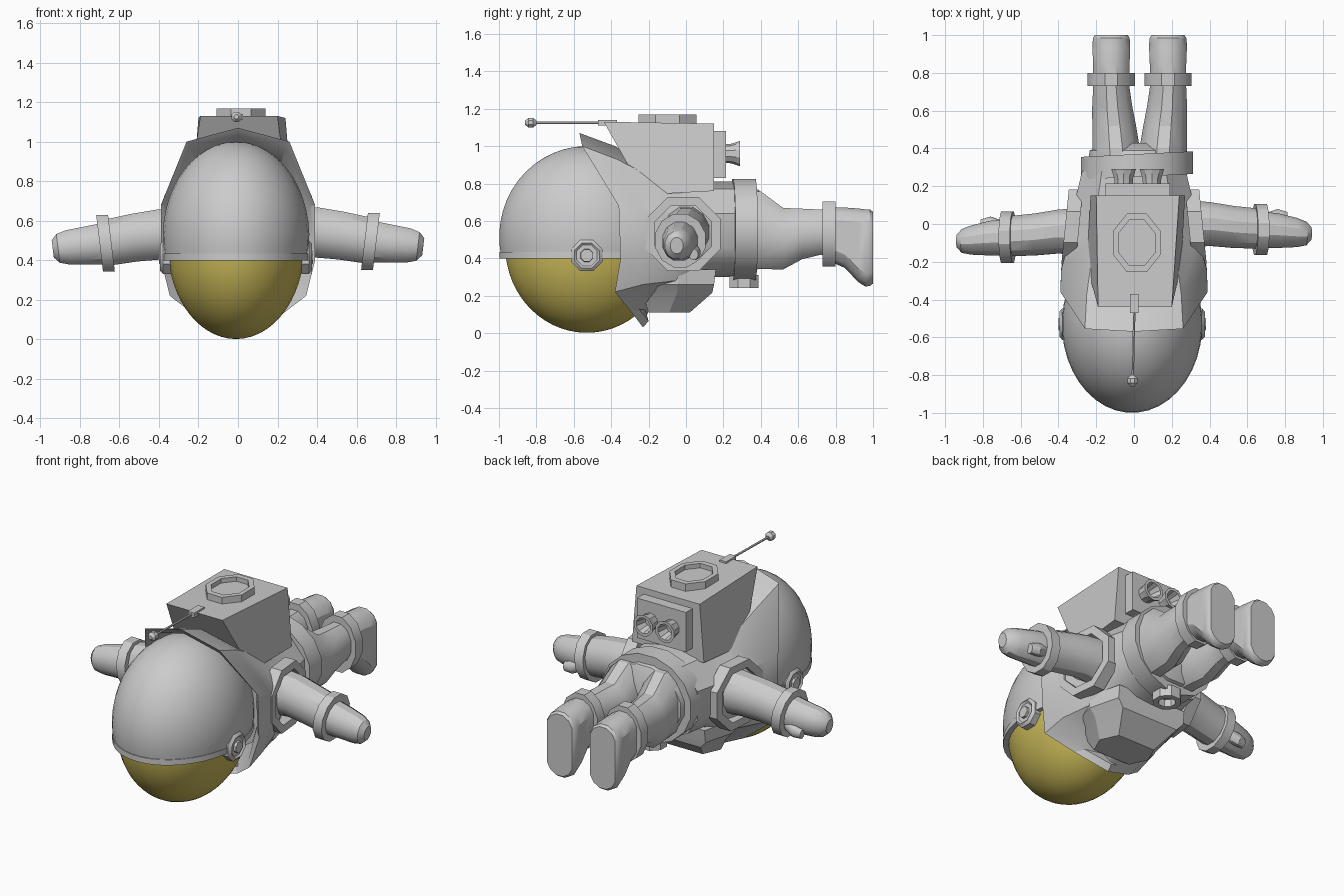
import bpy, bmesh, math
from mathutils import Vector


def material(name, rgb):
    m = bpy.data.materials.new(name)
    m.diffuse_color = (*rgb, 1)
    return m


SUIT = material("suit_grey", (0.6, 0.6, 0.6))
GOLD = material("visor_gold", (0.6, 0.49, 0.1))


def ring(axis, pos, a, b, ra, rb, n=12, tilt=(0, 0), stadium=False):
    """Ellipse across an axis; a, b are its centre on the other two axes."""
    pts = []
    for i in range(n):
        t = 2 * math.pi * (i + 0.5) / n
        da, db = ra * math.cos(t), rb * math.sin(t)
        if stadium:
            db = ra * math.sin(t) + math.copysign(rb - ra, math.sin(t))
        p = pos + tilt[0] * da + tilt[1] * db
        pts.append({'x': (p, a + da, b + db), 'y': (a + da, p, b + db),
                    'z': (a + da, b + db, p)}[axis])
    return pts


def loft(name, rings, mat=SUIT, caps=True, closed=False, angle=30):
    bm = bmesh.new()
    vs = [[bm.verts.new(p) for p in r] for r in rings]
    n = len(vs[0])
    pairs = list(zip(vs, vs[1:])) + ([(vs[-1], vs[0])] if closed else [])
    for r, s in pairs:
        for i in range(n):
            bm.faces.new((r[i], r[(i + 1) % n], s[(i + 1) % n], s[i]))
    if caps and not closed:
        bm.faces.new(vs[0])
        bm.faces.new(vs[-1])
    bmesh.ops.recalc_face_normals(bm, faces=bm.faces)
    me = bpy.data.meshes.new(name)
    bm.to_mesh(me)
    bm.free()
    me.materials.append(mat)
    ob = bpy.data.objects.new(name, me)
    bpy.context.collection.objects.link(ob)
    bpy.ops.object.select_all(action='DESELECT')
    ob.select_set(True)
    bpy.context.view_layer.objects.active = ob
    bpy.ops.object.shade_smooth_by_angle(angle=math.radians(angle))
    return ob


def box(name, x, y, z):
    return loft(name, [[(x[0], y[0], h), (x[1], y[0], h), (x[1], y[1], h), (x[0], y[1], h)] for h in z])


def hoop(name, axis, p0, p1, a, b, ro, ri, n=8, tilt=(0, 0)):
    """Ring with a rectangular section; ro and ri are (a, b) radii."""
    loft(name, [ring(axis, p, a, b, *r, n, tilt)
                for p, r in ((p0, ri), (p0, ro), (p1, ro), (p1, ri))], closed=True)


def dome(name, c, r, lo, hi, mat):
    steps = [math.radians(lo + (hi - lo) * i / 14) for i in range(15)]
    loft(name, [ring('z', c[2] + r[2] * math.sin(t), c[0], c[1], r[0] * math.cos(t),
                     r[1] * math.cos(t), 40) for t in steps], mat, angle=40)


# Helmet shell, gold visor, rim strip between them
dome("helmet_shell", (-0.01, -0.53, 0.515), (0.372, 0.47, 0.485), -12, 89, SUIT)
dome("visor", (-0.01, -0.53, 0.465), (0.345, 0.438, 0.463), -89, -6, GOLD)
hoop("visor_rim", 'z', 0.4, 0.435, -0.01, -0.53, (0.37, 0.468), (0.34, 0.43), 40)

# Ear discs with a small raised centre
for s in (-1, 1):
    loft("ear_disc", [ring('x', -0.01 + s * x, -0.53, 0.415, r, r, 8)
                      for x, r in ((0.33, 0.09), (0.37, 0.09), (0.385, 0.072), (0.375, 0.06))])
    loft("ear_button", [ring('x', -0.01 + s * x, -0.53, 0.415, r, r, 8)
                        for x, r in ((0.36, 0.038), (0.39, 0.035))])

# Flared collar running into the torso
rim = [(0, -0.57, 1.07), (0.26, -0.555, 1.0), (0.39, -0.36, 0.68), (0.39, -0.35, 0.4),
       (0.345, -0.38, 0.22), (0.2, -0.29, 0.11), (0, -0.23, 0.03)]
mid = [(0, -0.38, 1.0), (0.25, -0.37, 0.93), (0.385, -0.24, 0.66), (0.385, -0.23, 0.42),
       (0.335, -0.23, 0.26), (0.18, -0.21, 0.17), (0, -0.2, 0.12)]
chest = [(0, -0.08, 0.82), (0.21, -0.08, 0.78), (0.335, -0.06, 0.64), (0.34, -0.06, 0.43),
         (0.29, -0.06, 0.28), (0.16, -0.06, 0.24), (0, -0.06, 0.22)]
waist = [(0, 0.28, 0.81), (0.17, 0.28, 0.77), (0.275, 0.28, 0.64), (0.275, 0.28, 0.46),
         (0.21, 0.28, 0.36), (0.1, 0.28, 0.31), (0, 0.28, 0.3)]
hip = [(x * 1.12, 0.14, z) for x, _, z in waist]


def mirrored(half):
    return half + [(-x, y, z) for x, y, z in half[-2:0:-1]]


inner = [(x * 0.92, y + 0.03, 0.53 + (z - 0.53) * 0.93) for x, y, z in rim]
throat = [(x * 0.8, -0.25, 0.53 + (z - 0.53) * 0.7) for x, y, z in rim]
loft("collar_torso", [mirrored(h) for h in (throat, inner, rim, mid, chest, hip, waist)], angle=35)

# Chest pack under the torso
loft("chest_pack", [[(-w, y0, z), (w, y0, z), (w + 0.05, (y0 + y1) / 2, z), (w, y1, z),
                     (-w, y1, z), (-w - 0.05, (y0 + y1) / 2, z)]
                    for z, w, y0, y1 in ((0.34, 0.24, -0.24, 0.16), (0.26, 0.24, -0.24, 0.15),
                                         (0.215, 0.2, -0.235, 0.14), (0.11, 0.13, -0.2, 0.02))], angle=10)

# Waist belt and buckle
loft("belt", [ring('y', y, 0.015, 0.555, rx, rz, 16, (0.05, 0))
              for y, rx, rz in ((0.25, 0.29, 0.26), (0.25, 0.302, 0.275),
                                (0.37, 0.302, 0.275), (0.37, 0.28, 0.25))])
hoop("buckle", 'z', 0.24, 0.31, 0.015, 0.31, (0.085, 0.085), (0.05, 0.05))
loft("pelvis", [ring('y', y, 0.02, 0.555, rx, rz, 16)
                for y, rx, rz in ((0.3, 0.27, 0.24), (0.39, 0.26, 0.215), (0.43, 0.14, 0.13))])

# Legs, ankle cuffs and boots, mirrored about x = 0.03
for s in (-1, 1):
    def leg_rings(spec, **kw):
        return [ring('y', y, 0.03 + s * (x - 0.03), z, rx, rz, 12, **kw) for y, x, z, rx, rz in spec]
    loft("leg", leg_rings([(0.3, 0.15, 0.55, 0.13, 0.22), (0.4, 0.155, 0.55, 0.13, 0.215),
                           (0.52, 0.165, 0.505, 0.12, 0.17), (0.62, 0.175, 0.53, 0.11, 0.14),
                           (0.72, 0.18, 0.54, 0.1, 0.125), (0.8, 0.18, 0.53, 0.1, 0.14)]))
    hoop("ankle_cuff", 'y', 0.73, 0.8, 0.03 + s * 0.15, 0.53, (0.13, 0.18), (0.09, 0.12), 12)
    loft("boot", leg_rings([(0.78, 0.18, 0.525, 0.1, 0.15), (0.85, 0.18, 0.51, 0.1, 0.165),
                            (0.92, 0.18, 0.47, 0.103, 0.2), (0.96, 0.18, 0.455, 0.103, 0.21),
                            (0.985, 0.18, 0.457, 0.1, 0.207), (1.0, 0.18, 0.457, 0.09, 0.195)],
                           stadium=True))

# Arms, shoulder rings, wrist cuffs and mitten hands
for s, dy, dz in ((1, 0.0, 0.01), (-1, -0.04, 0.0)):
    def arm_rings(spec):
        return [ring('x', s * x, y + dy, z + dz, ry, rz, 12, (0, s * 0.12)) for x, y, z, ry, rz in spec]
    hoop("shoulder_ring", 'x', s * 0.29, s * 0.365, -0.015, 0.53, (0.215, 0.215),
         (0.165, 0.165), 8, (-s * 0.1, 0))
    loft("arm", arm_rings([(0.28, 0.0, 0.53, 0.13, 0.14), (0.4, 0.0, 0.53, 0.12, 0.13),
                           (0.52, -0.015, 0.515, 0.115, 0.125), (0.66, -0.025, 0.49, 0.11, 0.12)]))
    hoop("wrist_cuff", 'x', s * 0.64, s * 0.7, -0.03 + dy, 0.485 + dz, (0.14, 0.148),
         (0.09, 0.09), 12, (0, s * 0.12))
    loft("hand", arm_rings([(0.66, -0.03, 0.485, 0.1, 0.11), (0.76, -0.035, 0.475, 0.095, 0.1),
                            (0.86, -0.045, 0.465, 0.08, 0.09), (0.91, -0.05, 0.46, 0.065, 0.075),
                            (0.937, -0.05, 0.458, 0.035, 0.045)]))
    loft("thumb", arm_rings([(0.7, 0.03, 0.44, 0.03, 0.035), (0.76, 0.045, 0.42, 0.035, 0.04),
                             (0.81, 0.04, 0.41, 0.025, 0.03)]))

# Life-support backpack: wedge body, rear plate, flared nozzles
loft("backpack", [[(-0.19, -0.44, 1.13), (-0.2, 0.15, 1.12), (-0.23, 0.15, 0.76), (-0.25, -0.22, 0.74)],
                  [(0.2, -0.44, 1.13), (0.24, 0.15, 1.12), (0.27, 0.15, 0.76), (0.25, -0.22, 0.74)]], angle=10)
box("rear_plate", (-0.15, 0.19), (0.14, 0.215), (0.83, 1.08))
for x in (-0.055, 0.095):
    loft("nozzle", [ring('y', y, x, 0.96, r, r, 10)
                    for y, r in ((0.2, 0.05), (0.24, 0.052), (0.29, 0.068), (0.29, 0.05), (0.22, 0.035))])

# Octagonal hatch on top of the pack
hoop("hatch_ring", 'z', 1.1, 1.168, 0.015, -0.1, (0.135, 0.168), (0.105, 0.13))
loft("hatch_lid", [ring('z', z, 0.015, -0.1, 0.11, 0.14, 8) for z in (1.1, 1.14)])

# Antenna with base and tip
box("antenna_base", (-0.02, 0.025), (-0.47, -0.37), (1.11, 1.14))
loft("antenna_rod", [ring('y', y, x, 1.125, 0.007, 0.007, 6) for y, x in ((-0.82, -0.007), (-0.42, 0.003))])
loft("antenna_tip", [ring('y', -0.83 + d, -0.008, 1.125, r, r, 8)
                     for d, r in ((-0.03, 0.012), (-0.013, 0.028), (0.013, 0.028), (0.03, 0.012))])
